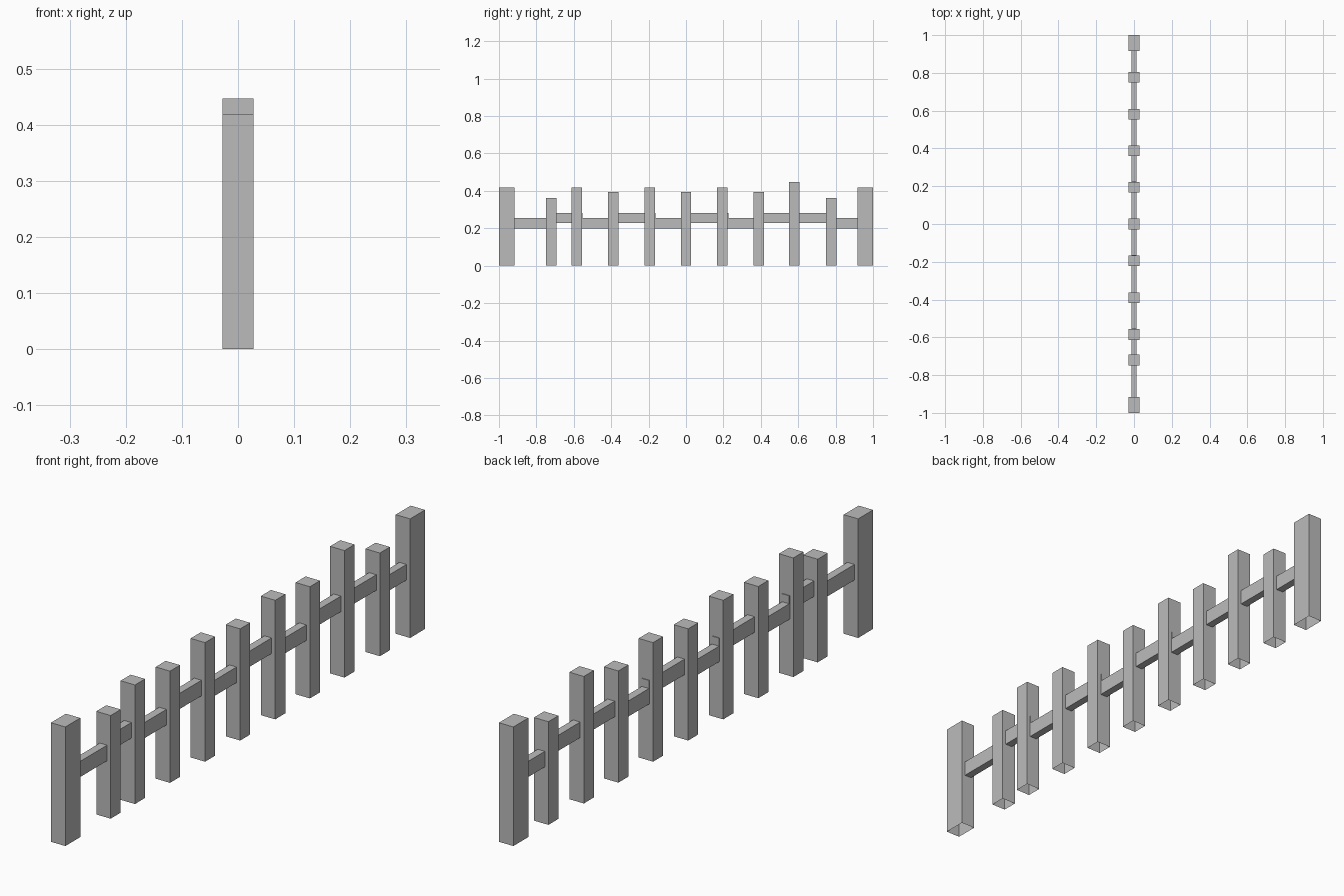
import bpy, bmesh
from mathutils import Vector

if "Cube" in bpy.data.objects:
    bpy.data.objects.remove(bpy.data.objects["Cube"])

# Dark grey shared by all parts
grey = bpy.data.materials.new("dark_grey")
grey.diffuse_color = (0.5, 0.5, 0.5, 1)
grey.use_nodes = True
grey.node_tree.nodes["Principled BSDF"].inputs["Base Color"].default_value = grey.diffuse_color


def box(name, lo, hi, open_bottom=False):
    lo, hi = Vector(lo), Vector(hi)
    bm = bmesh.new()
    bmesh.ops.create_cube(bm, size=1)
    for v in bm.verts:
        v.co = Vector(((hi[i] - lo[i]) * v.co[i] for i in range(3))) + (lo + hi) / 2
    if open_bottom:
        bm.normal_update()
        bottom = [f for f in bm.faces if f.normal.z < -0.5]
        bmesh.ops.delete(bm, geom=bottom, context='FACES_ONLY')
    mesh = bpy.data.meshes.new(name)
    bm.to_mesh(mesh)
    bm.free()
    mesh.materials.append(grey)
    obj = bpy.data.objects.new(name, mesh)
    bpy.context.collection.objects.link(obj)
    return obj


HALF = 0.028

# End posts, wider along the fence, open underneath
for name, y0, y1 in (("end_post_front", -1, -0.917), ("end_post_back", 0.917, 1)):
    box(name, (-HALF, y0, 0), (HALF, y1, 0.419), True)

# Pickets of uneven height, open underneath: (centre y, height)
pickets = [(-0.72, 0.363), (-0.585, 0.419), (-0.39, 0.393), (-0.195, 0.419),
           (0, 0.393), (0.195, 0.419), (0.388, 0.393), (0.58, 0.447), (0.777, 0.363)]
for i, (y, h) in enumerate(pickets):
    box(f"picket_{i + 1}", (-HALF, y - HALF, 0), (HALF, y + HALF, h), True)

# Short rails stepping between two levels; some poke just past their picket
stops = [-0.94] + [y for y, h in pickets] + [0.94]
raised = {1, 3, 5, 7, 8}
poking = {1, 3, 5}
for i in range(len(stops) - 1):
    z = 0.228 if i in raised else 0.2
    end = stops[i + 1] + (HALF + 0.003 if i in poking else 0)
    box(f"rail_{i + 1}", (-0.014, stops[i], z), (0.014, end, z + 0.055))
